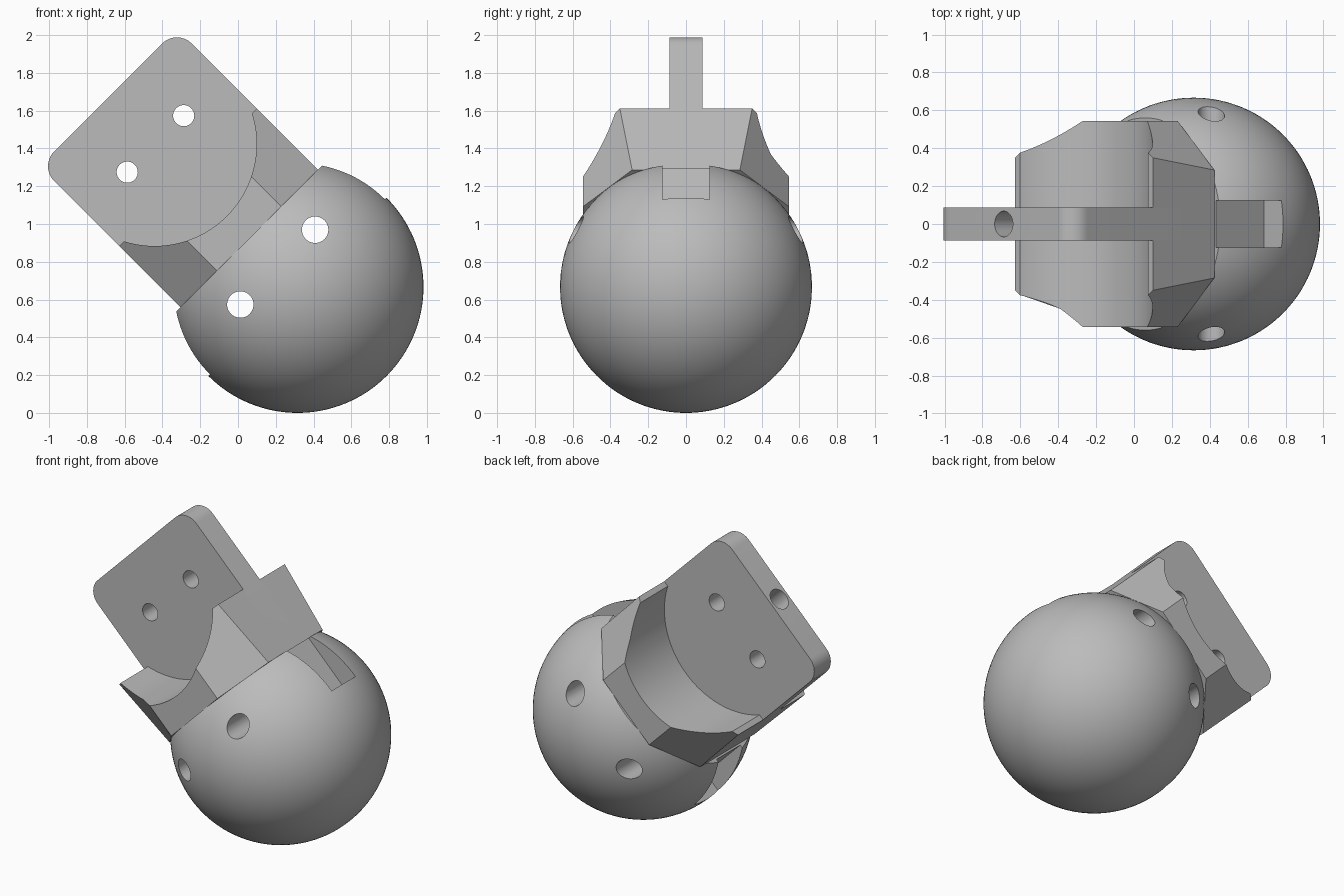
import bpy, bmesh, math
from mathutils import Matrix, Vector

old = bpy.data.objects.get("Cube")
if old:
    bpy.data.objects.remove(old, do_unlink=True)

# One plain grey for every part
grey = bpy.data.materials.new("satin_grey")
grey.use_nodes = True
grey.diffuse_color = (0.5, 0.5, 0.5, 1)
grey.node_tree.nodes["Principled BSDF"].inputs["Base Color"].default_value = (0.5, 0.5, 0.5, 1)

# Parts are built upright around the ball centre, then leaned over together
LEAN = Matrix.Translation((0.315, 0, 0.667)) @ Matrix.Rotation(math.radians(-45), 4, 'Y')
RADIUS = 0.667
NECK = 0.361        # height of the flat cut on the ball
HALF = 0.515        # half width of collar and plate


def make(name, bm):
    bmesh.ops.recalc_face_normals(bm, faces=bm.faces)
    mesh = bpy.data.meshes.new(name)
    bm.to_mesh(mesh)
    bm.free()
    obj = bpy.data.objects.new(name, mesh)
    bpy.context.collection.objects.link(obj)
    mesh.materials.append(grey)
    return obj


def box(name, low, high):
    bm = bmesh.new()
    bmesh.ops.create_cube(bm, size=1)
    low, high = Vector(low), Vector(high)
    for v in bm.verts:
        v.co = (low + high) / 2 + v.co * (high - low)
    return make(name, bm)


def rod(name, radius, length, centre, axis='Y', sides=40):
    bm = bmesh.new()
    bmesh.ops.create_cone(bm, cap_ends=True, segments=sides, radius1=radius,
                          radius2=radius, depth=length)
    turn = Matrix.Rotation(math.radians(90), 4, 'X') if axis == 'Y' else Matrix()
    bm.transform(Matrix.Translation(centre) @ turn)
    return make(name, bm)


def loft(name, lower, upper):
    bm = bmesh.new()
    rings = [[bm.verts.new(p) for p in ring] for ring in (lower, upper)]
    for ring in rings:
        bm.faces.new(ring)
    for i in range(len(lower)):
        j = (i + 1) % len(lower)
        bm.faces.new((rings[0][i], rings[0][j], rings[1][j], rings[1][i]))
    return make(name, bm)


def cut(obj, cutters):
    bpy.context.view_layer.objects.active = obj
    for cutter in cutters:
        mod = obj.modifiers.new("cut", 'BOOLEAN')
        mod.operation, mod.solver, mod.object = 'DIFFERENCE', 'EXACT', cutter
        bpy.ops.object.modifier_apply(modifier=mod.name)
        bpy.data.objects.remove(cutter, do_unlink=True)


def bevel_edges(obj, width, test):
    bm = bmesh.new()
    bm.from_mesh(obj.data)
    edges = [e for e in bm.edges if test(*[v.co for v in e.verts])]
    bmesh.ops.bevel(bm, geom=edges, offset=width, segments=8, profile=0.5, affect='EDGES')
    bm.to_mesh(obj.data)
    bm.free()


# Ball: flat neck, two key slots and two cross holes
bm = bmesh.new()
bmesh.ops.create_uvsphere(bm, u_segments=96, v_segments=64, radius=RADIUS)
ball = make("ball", bm)
cutters = [box("neck_cut", (-1, -1, NECK), (1, 1, 1))]
for side in (-1, 1):
    cutters.append(box("slot_cut", (min(side * 0.527, side), -0.125, 0),
                       (max(side * 0.527, side), 0.125, 1)))
    cutters.append(rod("cross_hole_cut", 0.07, 2, (side * 0.28, 0, 0.148)))
cut(ball, cutters)


# Collar: eight-sided block hollowed by a round saddle
def octagon(flat, z):
    quarter = [(HALF, flat), (0.24, 0.545)]
    pts = quarter + [(-x, y) for x, y in reversed(quarter)]
    pts += [(-x, -y) for x, y in pts]
    return [(x, y, z) for x, y in pts]


collar = loft("collar", octagon(0.285, NECK), octagon(0.35, 0.82))
cut(collar, [rod("saddle_cut", 0.54, 2, (0, 0, 1.07), sides=96)])

# Plate: rounded tongue with two cross holes and a hole in its end
plate = box("plate", (-HALF, -0.087, NECK), (HALF, 0.087, 1.418))
bevel_edges(plate, 0.11, lambda a, b: a.z > 1 and b.z > 1 and abs(a.x - b.x) < 0.01)
cut(plate, [rod("plate_hole_cut", 0.056, 1, (x, 0, 1.067)) for x in (-0.208, 0.215)]
    + [rod("end_hole_cut", 0.068, 0.8, (0, 0, 1.418), axis='Z')])

# Shade and lean
for obj in (ball, collar, plate):
    bpy.ops.object.select_all(action='DESELECT')
    obj.select_set(True)
    bpy.context.view_layer.objects.active = obj
    bpy.ops.object.shade_smooth_by_angle(angle=math.radians(25))
    obj.matrix_world = LEAN
